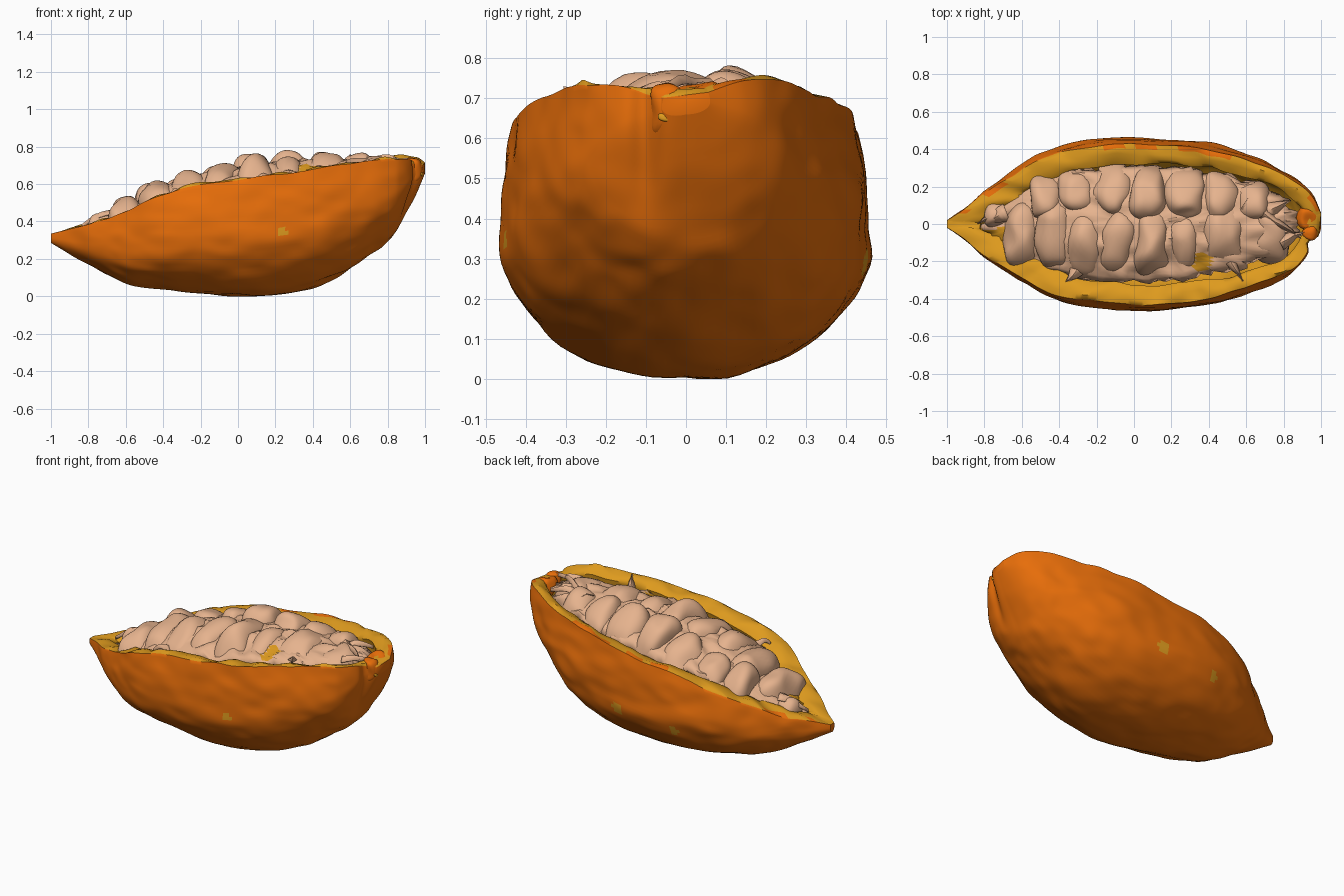
import bpy, bmesh, math, random
from mathutils import Vector, noise

random.seed(4)
if "Cube" in bpy.data.objects:
    bpy.data.objects.remove(bpy.data.objects["Cube"], do_unlink=True)


def material(name, rgb):
    m = bpy.data.materials.new(name)
    m.use_nodes = True
    m.diffuse_color = (*rgb, 1)
    m.node_tree.nodes["Principled BSDF"].inputs["Base Color"].default_value = (*rgb, 1)
    return m


ORANGE = material("orange rind", (0.83, 0.16, 0.003))
YELLOW = material("yellow flesh", (0.73, 0.325, 0.013))
PULP = material("pale pulp", (0.79, 0.45, 0.27))

# Pod stations: x, underside height, rim height, half width
STATIONS = [(-1, .285, .335, .02), (-.9, .225, .355, .09), (-.8, .175, .385, .175),
            (-.6, .075, .46, .315), (-.4, .035, .54, .41), (-.2, .012, .59, .45),
            (0, .004, .622, .464), (.2, .012, .65, .457), (.4, .05, .68, .43),
            (.6, .145, .705, .375), (.8, .305, .738, .288), (.9, .445, .75, .217),
            (.96, .565, .745, .15), (1, .66, .715, .06)]


def sample(x):
    """Smooth interpolation of underside, rim and half width at x."""
    x = max(-1, min(1, x))
    i = next(k for k in range(len(STATIONS) - 1) if x <= STATIONS[k + 1][0])
    a, b = STATIONS[i], STATIONS[i + 1]
    p, q = STATIONS[max(i - 1, 0)], STATIONS[min(i + 2, len(STATIONS) - 1)]
    h = b[0] - a[0]
    t = (x - a[0]) / h
    out = []
    for k in (1, 2, 3):
        m0 = (b[k] - p[k]) / (b[0] - p[0]) * h
        m1 = (q[k] - a[k]) / (q[0] - a[0]) * h
        out.append((2*t**3 - 3*t*t + 1) * a[k] + (t**3 - 2*t*t + t) * m0
                   + (3*t*t - 2*t**3) * b[k] + (t**3 - t*t) * m1)
    return out


def section(x, bottom, rim, width, v):
    """Point on a U-shaped section; v runs from -1 (rim) through 0 (underside) to 1 (rim)."""
    s, side = abs(v), math.copysign(1, v)
    mid = bottom + 0.56 * (rim - bottom)
    if s < 0.65:
        a = s / 0.65 * math.pi / 2
        return Vector((x, side * width * math.sin(a), mid - (mid - bottom) * math.cos(a)))
    s = (s - 0.65) / 0.35
    return Vector((x, side * width * (1 - 0.08 * s * s), mid + (rim - mid) * s))


def rough(p, size, freq):
    return p + noise.noise_vector(p * freq) * size


def outer_point(x, v):
    p = section(x, *sample(x), v)
    fade = min(1, (1 - abs(x)) * 5)
    stretched = Vector((p.x * 3, p.y * 6, p.z * 6))
    p += (noise.noise_vector(stretched) * 0.014 + noise.noise_vector(stretched * 2.3) * 0.007) * fade
    # Blunt end: lower and shorter on its right side, with a notch beside the stalk scar
    if x > 0.6 and p.y < 0:
        p.z -= 0.06 * (x - 0.6) * min(1, -p.y / 0.1)
    if x > 0.85:
        notch = 0.04 * math.exp(-((p.y + 0.1) / 0.035) ** 2)
        short = 0.035 / (1 + math.exp((p.y + 0.1) / 0.02))
        p.x -= (notch + short) * (x - 0.85) / 0.15
    p.z = max(p.z, 0)
    return p


def inner_point(x, v):
    xi = -0.82 + (x + 1) * 0.87
    b, r, _ = sample(xi)
    p = section(xi, min(b + 0.1, r - 0.06), r - 0.03, sample(x)[2] * 0.76, v)
    return rough(p, 0.022, 7)


def finish(name, bm, mats, angle=50):
    bmesh.ops.recalc_face_normals(bm, faces=bm.faces)
    me = bpy.data.meshes.new(name)
    bm.to_mesh(me)
    bm.free()
    for m in mats:
        me.materials.append(m)
    ob = bpy.data.objects.new(name, me)
    bpy.context.collection.objects.link(ob)
    bpy.ops.object.select_all(action='DESELECT')
    ob.select_set(True)
    bpy.context.view_layer.objects.active = ob
    bpy.ops.object.shade_smooth_by_angle(angle=math.radians(angle))
    return ob


# Hollow half pod: rind, cut rim and cavity as one loft
bm = bmesh.new()
COLS, HALF, RIM = 160, 40, 4
vs = [k / HALF for k in range(-HALF, HALF + 1)]
rings = []


def rim_strip(a, b):
    pts = [a.lerp(b, k / RIM) for k in range(1, RIM)]
    return [rough(p + Vector((0, 0, 0.012)), 0.016, 9) for p in pts]


for i in range(COLS + 1):
    x = -math.cos(math.pi * i / COLS)
    outer = [outer_point(x, v) for v in vs]
    inner = [inner_point(x, v) for v in reversed(vs)]
    ring = outer + rim_strip(outer[-1], inner[0]) + inner + rim_strip(inner[-1], outer[0])
    rings.append([bm.verts.new(p) for p in ring])
n, m = len(rings[0]), len(vs)
# Yellow blemishes on the rind: centre and radius
SPOTS = [((.235, -.44, .35), .03), ((.16, .45, .285), .036), ((-.22, .43, .25), .027)]
for a, b in zip(rings, rings[1:]):
    for j in range(n):
        k = (j + 1) % n
        f = bm.faces.new((a[j], a[k], b[k], b[j]))
        c = f.calc_center_median()
        spot = any((c - Vector(s)).length < r for s, r in SPOTS)
        # Rind colour creeps over the cut edge in places
        creep = j in (m - 1, n - 1) and noise.noise(c * 8) > (0.15 if c.y > 0 else 0.4)
        f.material_index = 0 if (j < m - 1 and not spot) or creep else 1
for r in (rings[0], rings[-1]):
    bm.faces.new(r[:m])
    bm.faces.new(r[m + RIM - 1:m + RIM - 1 + m]).material_index = 1
    bm.faces.new(r[m - 1:m + RIM] + r[n - RIM:] + [r[0]]).material_index = 1
finish("pod_shell", bm, [ORANGE, YELLOW])


def blob(name, centre, radii, mat, turn=0, bump=0.02, freq=6, arch=0.0, square=0.85):
    """Lumpy squared-off ellipsoid; arch lowers it away from the pod's middle line."""
    bm = bmesh.new()
    bmesh.ops.create_icosphere(bm, subdivisions=4, radius=1)
    for v in bm.verts:
        p = Vector([math.copysign(abs(c) ** square, c) * r for c, r in zip(v.co, radii)])
        x, y = p.x, p.y
        p.x = x * math.cos(turn) - y * math.sin(turn)
        p.y = x * math.sin(turn) + y * math.cos(turn)
        p = rough(p + Vector(centre), bump, freq)
        p.z -= arch * p.y ** 2
        v.co = p
    return finish(name, bm, [mat])


# Stalk scar at the blunt end
blob("stalk_scar", (.94, -.04, .675), (.045, .045, .065), ORANGE, 0, 0.02, 14)
blob("stalk_lip", (.93, .045, .68), (.06, .065, .06), ORANGE, 0, 0.02, 14)
blob("stalk_spot", (.982, -.05, .655), (.008, .022, .012), YELLOW, 0, 0.006, 20)

# Seeds in two rows: x, y, half width, half length, rise above rim
ROWS = {
    "front": [(-.74, .05, .06, .06, .05), (-.6, -.07, .105, .18, .075), (-.42, -.06, .1, .2, .09),
              (-.26, -.12, .1, .18, .09), (-.08, -.1, .105, .2, .1), (.1, -.1, .09, .2, .13),
              (.265, -.12, .08, .16, .1), (.48, -.05, .135, .2, .08), (.73, -.06, .11, .15, .025)],
    "back": [(-.47, .15, .09, .12, .09), (-.3, .18, .105, .135, .09), (-.11, .19, .095, .145, .12),
             (.08, .17, .105, .15, .15), (.27, .16, .105, .15, .125), (.46, .15, .1, .13, .1),
             (.64, .12, .1, .11, .055)],
}
for row, seeds in ROWS.items():
    for i, (x, y, rx, ry, rise) in enumerate(seeds):
        rz = min(0.15, 0.08 + (x + 1) * 0.1)
        blob(f"seed_{row}_{i + 1}", (x, y, sample(x)[1] + rise - rz), (rx, ry, rz), PULP,
             random.uniform(-.12, .12), 0.03, 7, 1.1, 0.76)

# Wrinkled pulp membrane around the seeds, torn open over the flesh in two places
bm = bmesh.new()
SEGS, STEPS = 120, 16
grid = []
for k in range(1, STEPS + 1):
    ring = []
    for s in range(SEGS):
        a = 2 * math.pi * s / SEGS
        t = k / STEPS
        u = math.cos(a)
        edge = 0.97 + 0.08 * noise.noise(Vector((u * 5, math.sin(a) * 5, 2)))
        if k == STEPS:
            edge += random.uniform(-.03, .04)
        x = 0.04 + u * 0.85 * t * edge
        y = math.sin(a) * 0.32 * t * edge
        z = sample(x)[1] - 0.03 + 0.095 * (1 - t * t)
        z += 0.035 * noise.noise(Vector((x * 13, y * 13, 5)))
        if k == STEPS:
            z -= random.uniform(.0, .05)
        ring.append(bm.verts.new((x, y, z)))
    grid.append(ring)
bm.faces.new(grid[0])
TEARS = [Vector((.36, -.2)), Vector((-.73, -.06))]
for a, b in zip(grid, grid[1:]):
    for s in range(SEGS):
        t = (s + 1) % SEGS
        f = bm.faces.new((a[s], a[t], b[t], b[s]))
        c = f.calc_center_median().xy
        f.material_index = int(any((c - p).length < 0.05 for p in TEARS))
membrane = finish("pulp_membrane", bm, [PULP, YELLOW])
membrane.modifiers.new("thickness", 'SOLIDIFY').thickness = 0.008


def strand(name, a, b, width, sag=0.015):
    """Torn ribbon of pulp tapering to a point."""
    a, b = Vector(a), Vector(b)
    side = (b - a).cross(Vector((0, 0, 1))).normalized()
    bm = bmesh.new()
    prev = None
    for i in range(11):
        t = i / 10
        p = rough(a.lerp(b, t), 0.015, 15)
        p.z += sag * math.sin(math.pi * t)
        w = side * width * (1.03 - t)
        row = [bm.verts.new(q) for q in (p - w - Vector((0, 0, .02)), p, p + w - Vector((0, 0, .02)))]
        if prev:
            for j in (0, 1):
                bm.faces.new((prev[j], prev[j + 1], row[j + 1], row[j]))
        prev = row
    ob = finish(name, bm, [PULP])
    ob.modifiers.new("thickness", 'SOLIDIFY').thickness = 0.006


# Loose torn strands
STRANDS = [((.6, .12, .75), (.9, -.08, .73), .045), ((.5, -.18, .68), (.58, -.31, .73), .035),
           ((-.68, .06, .46), (-.84, .0, .39), .05), ((.7, .06, .74), (.84, .13, .73), .05),
           ((-.3, -.24, .57), (-.36, -.31, .55), .04), ((.78, -.1, .73), (.93, -.03, .73), .04)]
for i, (a, b, w) in enumerate(STRANDS):
    strand(f"pulp_strand_{i + 1}", a, b, w)
